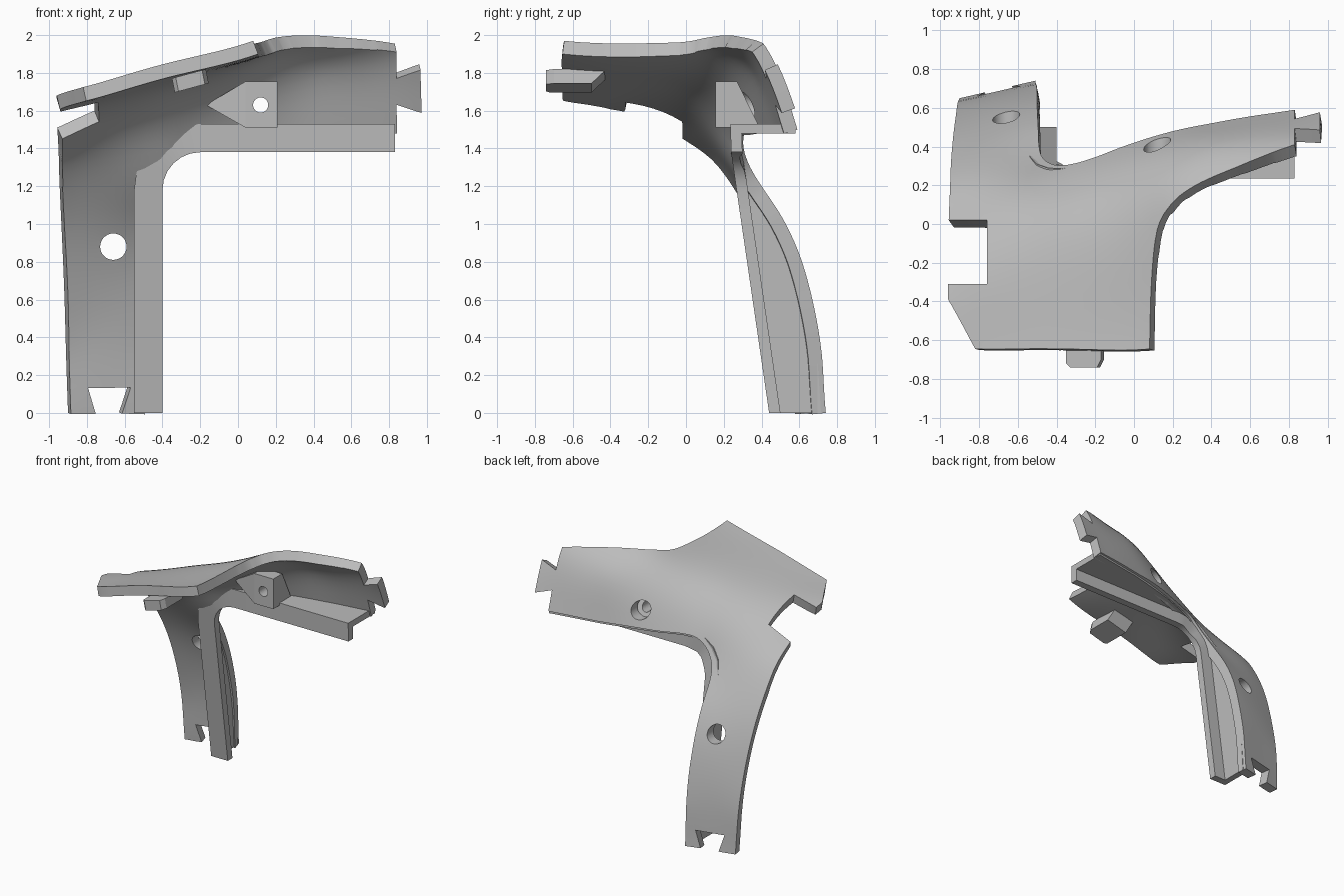
import bpy, bmesh, math
from mathutils import Vector

if "Cube" in bpy.data.objects:
    bpy.data.objects.remove(bpy.data.objects["Cube"])

GREY = (0.5, 0.5, 0.5, 1)
mat = bpy.data.materials.new("plain grey")
mat.use_nodes = True
mat.diffuse_color = GREY
mat.node_tree.nodes["Principled BSDF"].inputs["Base Color"].default_value = GREY
R2 = math.sqrt(2)


def make(name, bm):
    mesh = bpy.data.meshes.new(name)
    bm.to_mesh(mesh)
    bm.free()
    mesh.materials.append(mat)
    ob = bpy.data.objects.new(name, mesh)
    bpy.context.collection.objects.link(ob)
    return ob


def activate(ob):
    bpy.ops.object.select_all(action='DESELECT')
    ob.select_set(True)
    bpy.context.view_layer.objects.active = ob


def apply(ob, kind, **props):
    activate(ob)
    mod = ob.modifiers.new(kind, kind)
    for key, value in props.items():
        setattr(mod, key, value)
    bpy.ops.object.modifier_apply(modifier=mod.name)


def smooth(ob):
    activate(ob)
    bpy.ops.object.shade_smooth_by_angle(angle=math.radians(35))


def drill(ob, x, z, radius, y0, y1):
    bpy.ops.mesh.primitive_cylinder_add(vertices=32, radius=radius, depth=y1 - y0,
                                        location=(x, (y0 + y1) / 2, z),
                                        rotation=(math.pi / 2, 0, 0))
    cutter = bpy.context.object
    cutter.name = "hole_cutter"
    cutter.hide_render = True
    apply(ob, 'BOOLEAN', operation='DIFFERENCE', solver='EXACT', object=cutter)
    bpy.data.objects.remove(cutter)


def spline(pts, n=4):
    """Catmull-Rom curve through the points."""
    p = [Vector(q) for q in pts]
    p = [2 * p[0] - p[1]] + p + [2 * p[-1] - p[-2]]
    out = []
    for a, b, c, d in zip(p, p[1:], p[2:], p[3:]):
        for i in range(n):
            t = i / n
            out.append(0.5 * (2 * b + (c - a) * t + (2 * a - 5 * b + 4 * c - d) * t * t
                              + (3 * b - a - 3 * c + d) * t ** 3))
    return out + [p[-2]]


# Outline of the panel's outer skin, run by run
front = [(-.82, -.645, 1.725), (-.4, -.645, 1.845), (.08, -.645, 1.97)]
hatch = [(.08, -.645, 1.97), (.09, -.3, 1.955), (.12, -.03, 1.962), (.19, .1, 1.985),
         (.3, .19, 1.998), (.52, .29, 1.99), (.83, .41, 1.955)]
arm_tab = [(.83, .485, 1.79), (.96, .47, 1.83), (.96, .575, 1.61), (.83, .55, 1.66)]
door = [(.83, .59, 1.5), (.4, .52, 1.5), (0, .42, 1.5), (-.2, .345, 1.5), (-.32, .31, 1.48),
        (-.41, .305, 1.4), (-.47, .34, 1.3), (-.49, .4, 1.2), (-.495, .5, 1.05),
        (-.5, .6, .84), (-.5, .68, .55), (-.505, .72, .3), (-.51, .74, 0)]
foot_slot = [(-.63, .71, 0), (-.585, .715, .14), (-.81, .665, .14), (-.77, .68, 0)]
leg_side = [(-.9, .65, 0), (-.91, .63, .3), (-.92, .56, .65), (-.935, .44, 1),
            (-.945, .32, 1.22), (-.95, .19, 1.39), (-.957, .02, 1.51)]
notch = [(-.76, .02, 1.6), (-.76, -.31, 1.715), (-.96, -.31, 1.665), (-.96, -.39, 1.68)]
inside = [(.83, .5, 1.78), (-.35, 0, 1.78), (0, .2, 1.84), (.4, .41, 1.84)]


def tilt(p):
    return p[0], (p[1] - p[2]) / R2, (p[1] + p[2]) / R2


# Fit a smooth surface through the outline, measured along the back-and-up diagonal
ctrl = [tilt(p) for p in front + hatch[1:] + door + leg_side + notch + inside]


def kernel(a, b):
    d = (a[0] - b[0]) ** 2 + (a[1] - b[1]) ** 2
    return d * math.log(d) if d > 1e-12 else 0.0


def fit(pts):
    n = len(pts)
    rows = [[kernel(p, q) + (0.001 if i == j else 0) for j, q in enumerate(pts)]
            + [1, p[0], p[1], p[2]] for i, p in enumerate(pts)]
    for k in range(3):
        rows.append([(1, p[0], p[1])[k] for p in pts] + [0] * 4)
    size = n + 3
    for c in range(size):
        piv = max(range(c, size), key=lambda r: abs(rows[r][c]))
        rows[c], rows[piv] = rows[piv], rows[c]
        for r in range(size):
            f = rows[r][c] / rows[c][c]
            if r != c and f:
                rows[r] = [u - f * v for u, v in zip(rows[r], rows[c])]
    return [rows[i][-1] / rows[i][i] for i in range(size)]


weights = fit(ctrl)


def height(x, t):
    a, b, c = weights[-3:]
    return a + b * x + c * t + sum(w * kernel((x, t), q) for w, q in zip(weights, ctrl))


# Skin panel: flat outline, sliced into a grid, lifted to the surface
loop = (front[:-1] + spline(hatch) + arm_tab + spline(door) + foot_slot
        + spline(leg_side) + notch)
bm = bmesh.new()
face = bm.faces.new([bm.verts.new((*tilt(p)[:2], 0)) for p in loop])
face.normal_update()
if face.normal.z < 0:
    face.normal_flip()
STEP = 0.055
for axis, low, high in ((Vector((1, 0, 0)), -1, 1), (Vector((0, 1, 0)), -1.9, .6)):
    for i in range(1, int((high - low) / STEP) + 1):
        bmesh.ops.bisect_plane(bm, geom=bm.verts[:] + bm.edges[:] + bm.faces[:], dist=1e-4,
                               plane_co=axis * (low + i * STEP), plane_no=axis)
for v in bm.verts:
    x, t = v.co.x, v.co.y
    h = height(x, t)
    v.co = (x, (h + t) / R2, max(0, (h - t) / R2))
bm.normal_update()
skin = make("skin_panel", bm)
apply(skin, 'SOLIDIFY', thickness=0.075, offset=-1)
drill(skin, -.66, .88, .07, .2, .9)
drill(skin, .12, 1.63, .07, .25, .8)
smooth(skin)

# Door frame: L-shaped section swept up the leg, round the corner and along the arm
stations = [(-.4, z, -1, 0, y) for z, y in
            ((0, .715), (.3, .695), (.55, .655), (.85, .575), (1.05, .475), (1.18, .39))]
for i, y in enumerate((.35, .31, .29, .285, .3), 1):
    a = math.radians(15 * i)
    stations.append((-.2 - .2 * math.cos(a), 1.18 + .2 * math.sin(a),
                     -math.cos(a), math.sin(a), y))
stations += [(x, 1.38, 0, 1, y) for x, y in
             ((-.2, .325), (0, .4), (.2, .455), (.4, .505), (.6, .54), (.83, .58))]
bm = bmesh.new()
rings = []
for x, z, nx, nz, y in stations:
    ring = []
    for off, back in ((0, 0), (.15, 0), (.15, 2), (.1, 2), (.1, 1), (0, 1)):
        pz = z + nz * off
        f = max(.235, .44 - .146 * pz)
        py = (f, min(f + .06, y), y)[back]
        ring.append(bm.verts.new((x + nx * off, py, pz)))
    rings.append(ring)
for a, b in zip(rings, rings[1:]):
    for i in range(6):
        j = (i + 1) % 6
        bm.faces.new((a[i], a[j], b[j], b[i]))
bm.faces.new(rings[0])
bm.faces.new(rings[-1])
bmesh.ops.recalc_face_normals(bm, faces=bm.faces[:])
smooth(make("door_frame", bm))


def hull(name, pts):
    bm = bmesh.new()
    for p in pts:
        bm.verts.new(p)
    bmesh.ops.convex_hull(bm, input=bm.verts[:])
    bmesh.ops.dissolve_limit(bm, angle_limit=.02, verts=bm.verts[:], edges=bm.edges[:])
    bmesh.ops.recalc_face_normals(bm, faces=bm.faces[:])
    return make(name, bm)


# Pointed mounting bracket inside the arm
bracket = hull("arm_bracket", [(x, y, z) for x in (.04, .21)
                               for y, z in ((.155, 1.755), (.155, 1.51), (.27, 1.755), (.39, 1.51))]
               + [(-.17, .2, 1.63), (-.17, .25, 1.63)])
drill(bracket, .12, 1.63, .04, 0, .8)

# Locating tab under the roof's front edge, sloped with the roof
tab = []
for x, y in ((-.35, -.72), (-.33, -.74), (-.19, -.74), (-.17, -.7), (-.35, -.42), (-.17, -.42)):
    top = 1.82 + .27 * (x + .17)
    tab += [(x + .015, y - (.08 if y > -.5 else 0), top - .075), (x, y, top)]
hull("roof_tab", tab)
